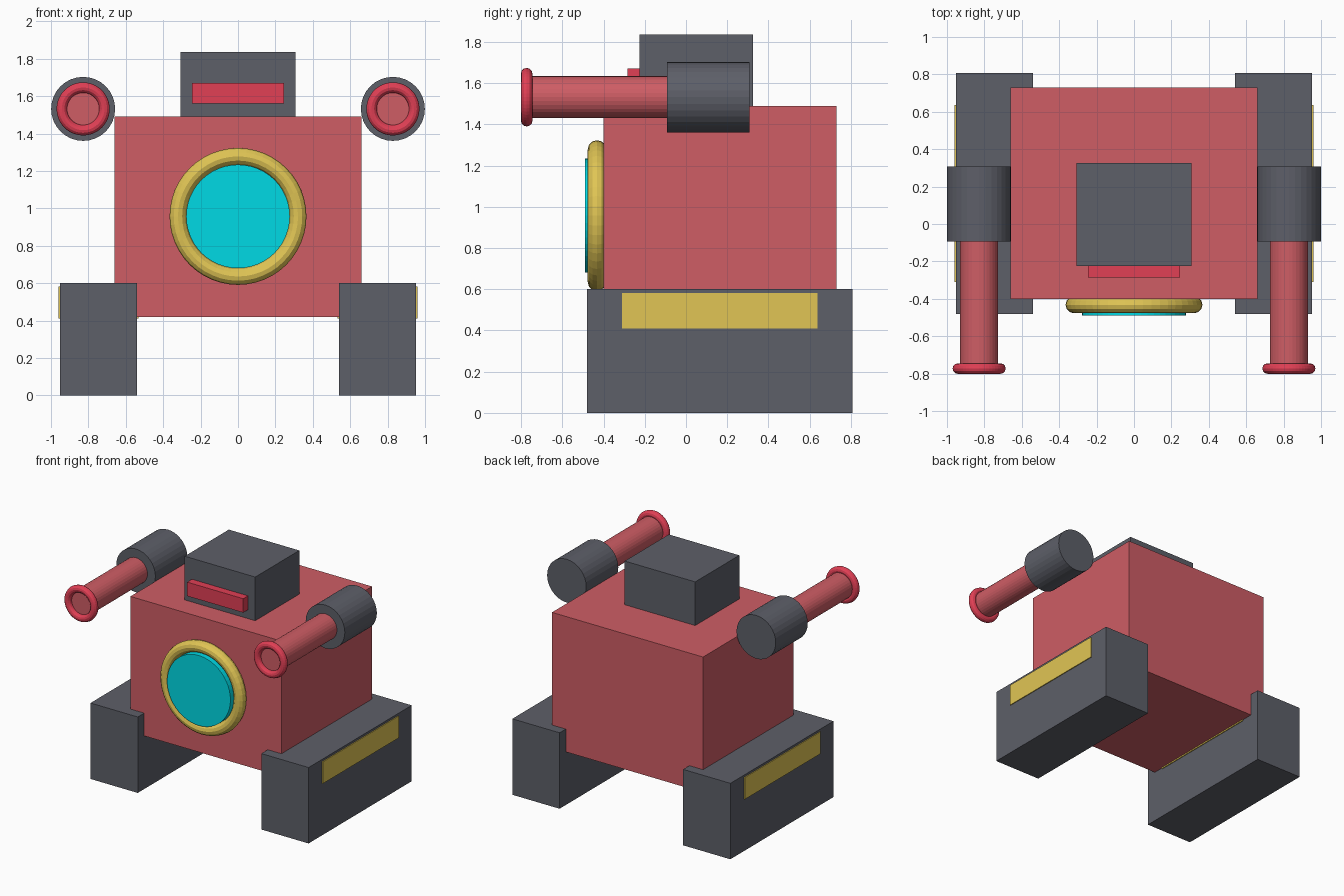
import bpy
from math import pi

if "Cube" in bpy.data.objects:
    bpy.data.objects.remove(bpy.data.objects["Cube"])


def material(name, rgb):
    m = bpy.data.materials.new(name)
    m.diffuse_color = (*rgb, 1)
    m.use_nodes = True
    m.node_tree.nodes["Principled BSDF"].inputs["Base Color"].default_value = m.diffuse_color
    return m


RED = material("body_red", (0.62, 0.11, 0.13))
BRIGHT = material("bright_red", (0.75, 0.05, 0.09))
DARK = material("dark_grey", (0.11, 0.115, 0.14))
YELLOW = material("yellow", (0.75, 0.56, 0.09))
CYAN = material("cyan", (0.0, 0.7, 0.78))


def finish(name, mat):
    ob = bpy.context.object
    ob.name = name
    ob.data.materials.append(mat)
    return ob


def box(name, mat, x, y, z):
    """Box from (min, max) ranges on each axis."""
    r = (x, y, z)
    bpy.ops.mesh.primitive_cube_add(size=1, location=[(a + b) / 2 for a, b in r])
    ob = finish(name, mat)
    for v in ob.data.vertices:
        v.co = [c * (b - a) for c, (a, b) in zip(v.co, r)]
    return ob


def rod(name, mat, x, z, radius, y0, y1, sides=32):
    """Cylinder lying along y."""
    bpy.ops.mesh.primitive_cylinder_add(vertices=sides, radius=radius, depth=y1 - y0,
                                        location=(x, (y0 + y1) / 2, z), rotation=(pi / 2, 0, 0))
    return finish(name, mat)


def ring(name, mat, x, y, z, major, minor):
    """Torus facing the front."""
    bpy.ops.mesh.primitive_torus_add(major_radius=major, minor_radius=minor,
                                     major_segments=48, minor_segments=12,
                                     location=(x, y, z), rotation=(pi / 2, 0, 0))
    return finish(name, mat)


# Body, head and visor
box("body", RED, (-0.66, 0.66), (-0.40, 0.73), (0.42, 1.49))
box("head", DARK, (-0.308, 0.308), (-0.225, 0.325), (1.45, 1.835))
box("visor", BRIGHT, (-0.245, 0.245), (-0.285, -0.2), (1.56, 1.67))

# Chest porthole
ring("chest_ring", YELLOW, 0, -0.432, 0.957, 0.321, 0.045)
rod("chest_lens", CYAN, 0, 0.957, 0.277, -0.49, -0.38, 48)

for side, s in (("left", -1), ("right", 1)):
    # Foot with a stripe showing on both flanks
    box(side + "_foot", DARK, sorted((s * 0.54, s * 0.953)), (-0.48, 0.807), (0, 0.6))
    box(side + "_foot_stripe", YELLOW, sorted((s * 0.533, s * 0.96)), (-0.31, 0.637), (0.41, 0.582))
    # Shoulder gun
    rod(side + "_shoulder", DARK, s * 0.828, 1.532, 0.171, -0.093, 0.307)
    rod(side + "_barrel", RED, s * 0.828, 1.532, 0.102, -0.77, -0.05)
    ring(side + "_muzzle_ring", BRIGHT, s * 0.828, -0.773, 1.532, 0.114, 0.028)
